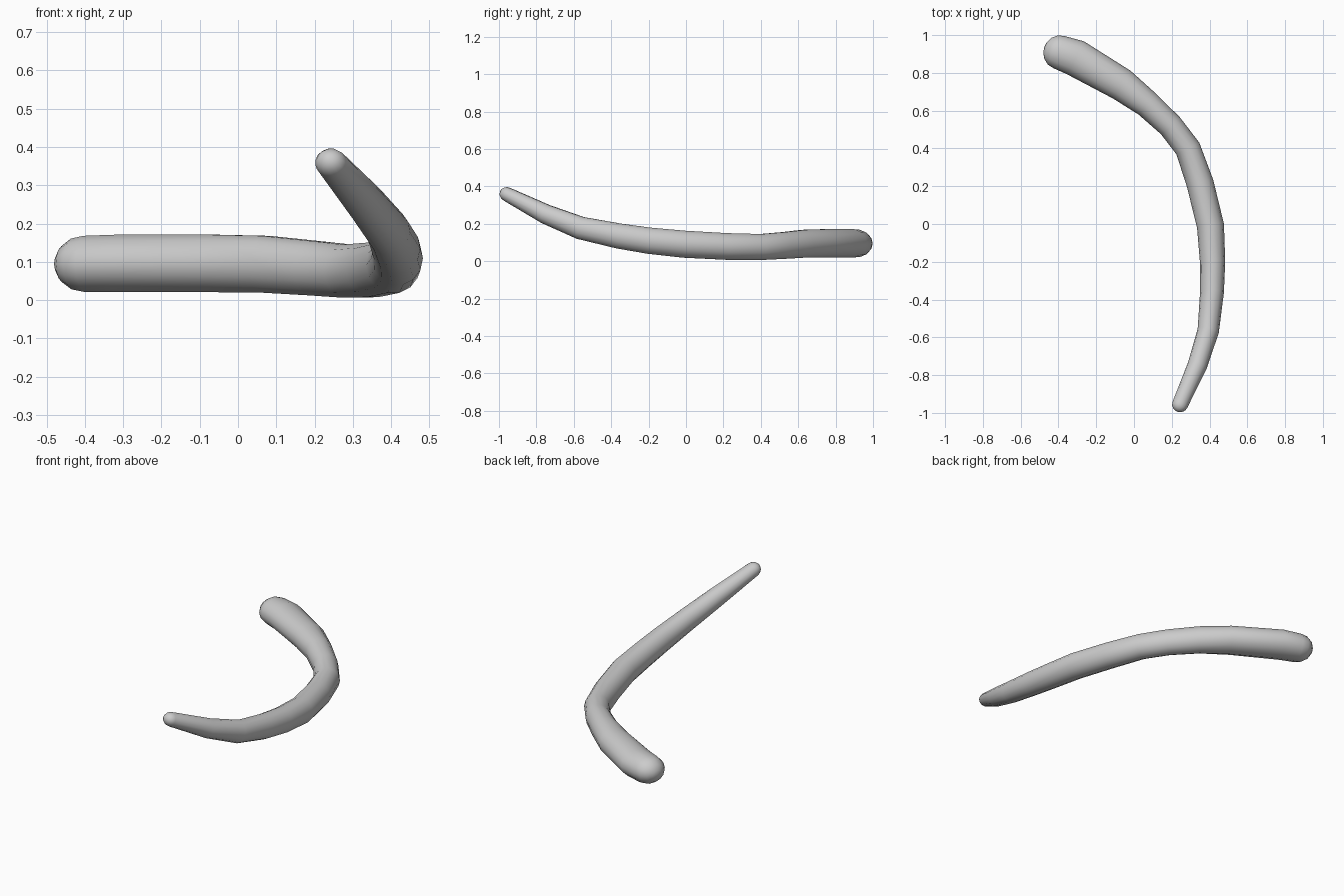
import bpy, bmesh
from math import sin, cos, pi, radians
from mathutils import Vector

if "Cube" in bpy.data.objects:
    bpy.data.objects.remove(bpy.data.objects["Cube"])

SIDES = 14

# centre line x, y, z, half width, half height
path = [
    (-0.397, 0.910, 0.095, 0.090, 0.075),
    (-0.310, 0.880, 0.096, 0.098, 0.077),
    (-0.065, 0.738, 0.096, 0.087, 0.077),
    (0.070, 0.635, 0.094, 0.072, 0.076),
    (0.193, 0.520, 0.084, 0.067, 0.073),
    (0.285, 0.400, 0.076, 0.068, 0.071),
    (0.350, 0.215, 0.079, 0.072, 0.073),
    (0.405, -0.010, 0.091, 0.072, 0.074),
    (0.416, -0.200, 0.110, 0.067, 0.072),
    (0.413, -0.360, 0.135, 0.063, 0.069),
    (0.393, -0.565, 0.178, 0.057, 0.062),
    (0.335, -0.750, 0.252, 0.052, 0.053),
    (0.243, -0.957, 0.358, 0.042, 0.038),
]
pts = [Vector(p[:3]) for p in path]


def tangent(i):
    return (pts[min(i + 1, len(pts) - 1)] - pts[max(i - 1, 0)]).normalized()


bm = bmesh.new()


def ring(c, t, rw, rh):
    side = t.cross(Vector((0, 0, 1))).normalized()
    up = side.cross(t)
    return [bm.verts.new(c + side * rw * cos(2 * pi * k / SIDES) + up * rh * sin(2 * pi * k / SIDES))
            for k in range(SIDES)]


def cap_rings(i, sign):
    # rounded end as shrinking rings, ordered outwards
    t, rw, rh = tangent(i), path[i][3], path[i][4]
    reach = (rw + rh) / 2
    return [ring(pts[i] + t * sign * reach * sin(a), t, rw * cos(a), rh * cos(a))
            for a in (radians(25), radians(50), radians(72))], pts[i] + t * sign * reach


# tapering body with both round ends
start, start_tip = cap_rings(0, -1)
end, end_tip = cap_rings(len(path) - 1, 1)
body = [ring(pts[i], tangent(i), p[3], p[4]) for i, p in enumerate(path)]
rings = start[::-1] + body + end
for a, b in zip(rings, rings[1:]):
    for k in range(SIDES):
        n = (k + 1) % SIDES
        bm.faces.new((a[k], a[n], b[n], b[k]))
for r, tip in ((rings[0], start_tip), (rings[-1], end_tip)):
    v = bm.verts.new(tip)
    for k in range(SIDES):
        bm.faces.new((r[k], r[(k + 1) % SIDES], v))
bmesh.ops.recalc_face_normals(bm, faces=bm.faces)

mesh = bpy.data.meshes.new("curved_tapering_rod")
bm.to_mesh(mesh)
bm.free()
rod = bpy.data.objects.new("curved_tapering_rod", mesh)
bpy.context.collection.objects.link(rod)
for poly in mesh.polygons:
    poly.use_smooth = True
